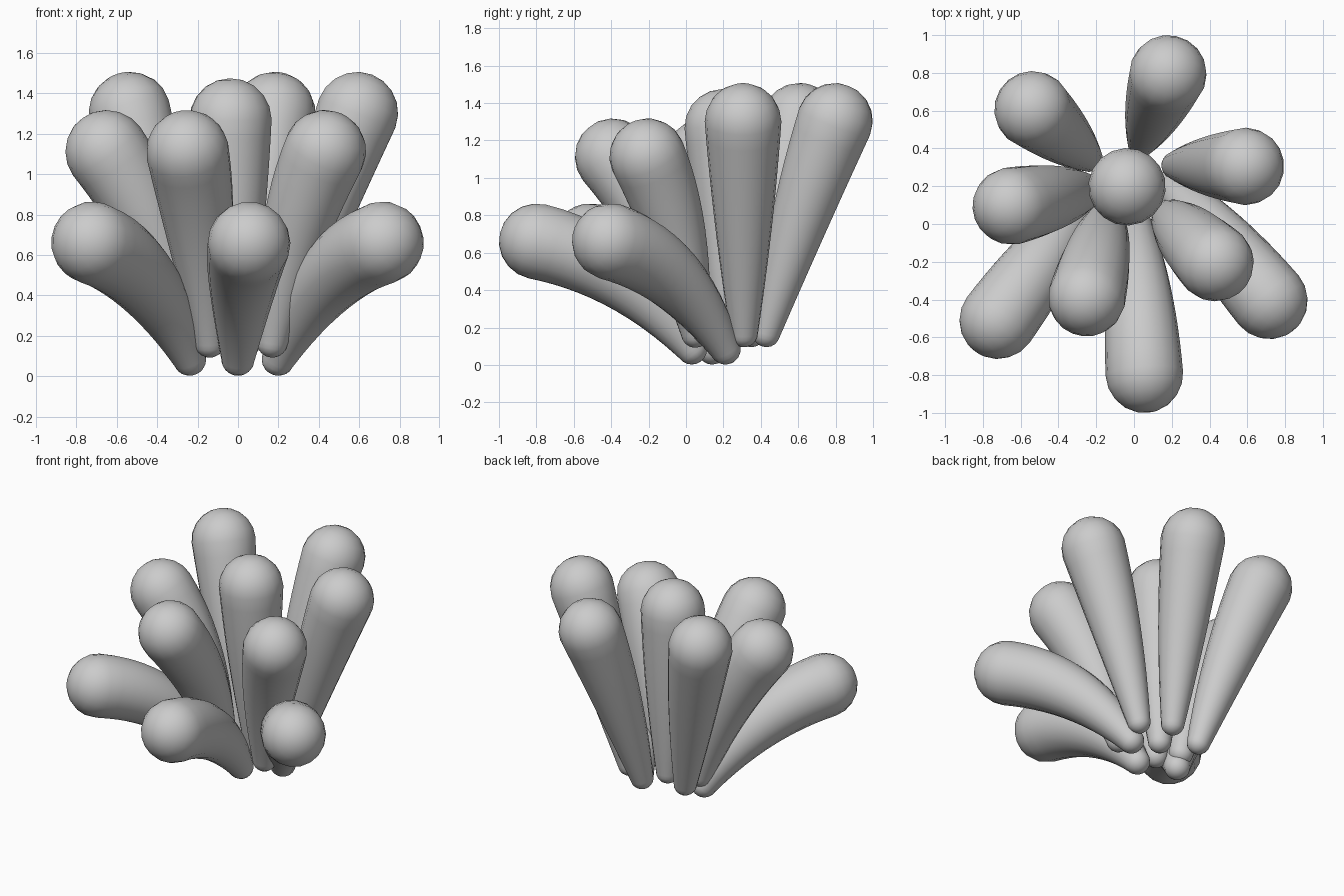
import bpy, bmesh, math
from mathutils import Vector

if "Cube" in bpy.data.objects:
    bpy.data.objects.remove(bpy.data.objects["Cube"])

SIDES = 18
CAP = 5
STEPS = 12


def petal(name, base, tip, lift, r_base, r_mid, r_tip):
    """Round-ended club swept along a gently arched path."""
    a, b = Vector(base), Vector(tip)
    ctrl = (a + b) / 2 + Vector(lift)

    def at(t):
        return a * (1 - t) ** 2 + ctrl * 2 * t * (1 - t) + b * t * t

    def tangent(t):
        return ((ctrl - a) * (1 - t) + (b - ctrl) * t).normalized()

    def radius(t):
        k = 2 * r_mid - (r_base + r_tip) / 2
        return r_base * (1 - t) ** 2 + k * 2 * t * (1 - t) + r_tip * t * t

    # stations along the body, with hemispherical ends: (centre, tangent, radius)
    stations = []
    for i in range(1, CAP):
        ang = math.pi / 2 * i / CAP
        stations.append((at(0) - tangent(0) * r_base * math.cos(ang),
                         tangent(0), r_base * math.sin(ang)))
    for i in range(STEPS + 1):
        t = i / STEPS
        stations.append((at(t), tangent(t), radius(t)))
    for i in range(1, CAP):
        ang = math.pi / 2 * i / CAP
        stations.append((at(1) + tangent(1) * r_tip * math.sin(ang),
                         tangent(1), r_tip * math.cos(ang)))

    bm = bmesh.new()
    flat = Vector((b.x - a.x, b.y - a.y, 0))
    side = Vector((-flat.y, flat.x, 0)).normalized()
    rings = []
    for c, d, r in stations:
        u = (side - d * side.dot(d)).normalized()
        v = d.cross(u)
        rings.append([bm.verts.new(c + r * (u * math.cos(2 * math.pi * j / SIDES)
                                            + v * math.sin(2 * math.pi * j / SIDES)))
                      for j in range(SIDES)])
    for lo, hi in zip(rings, rings[1:]):
        for j in range(SIDES):
            k = (j + 1) % SIDES
            bm.faces.new((lo[j], lo[k], hi[k], hi[j]))
    for ring, pole in ((rings[0], a - tangent(0) * r_base),
                       (rings[-1], b + tangent(1) * r_tip)):
        p = bm.verts.new(pole)
        for j in range(SIDES):
            bm.faces.new((ring[j], ring[(j + 1) % SIDES], p))
    bmesh.ops.recalc_face_normals(bm, faces=bm.faces)
    for f in bm.faces:
        f.smooth = True
    me = bpy.data.meshes.new(name)
    bm.to_mesh(me)
    bm.free()
    bpy.context.collection.objects.link(bpy.data.objects.new(name, me))


# Low outer petals, strongly arched: base xy, tip xy
for n, (p, q) in {
    "low_petal_left": ((-0.24, 0.14), (-0.72, -0.51)),
    "low_petal_front": ((0.0, 0.03), (0.055, -0.795)),
    "low_petal_right": ((0.20, 0.21), (0.715, -0.405)),
}.items():
    out = (Vector(q) - Vector(p)) * -0.09
    petal(n, (*p, 0.085), (*q, 0.66), (out.x, out.y, 0.18), 0.083, 0.17, 0.205)

# Middle petals, slightly arched
for n, (p, q) in {
    "mid_petal_left": ((-0.24, 0.18), (-0.65, 0.095)),
    "mid_petal_front": ((-0.14, 0.05), (-0.25, -0.39)),
    "mid_petal_right": ((0.17, 0.05), (0.43, -0.205)),
}.items():
    out = (Vector(q) - Vector(p)) * -0.16
    petal(n, (*p, 0.17), (*q, 1.113), (out.x, out.y, 0.1), 0.078, 0.165, 0.205)

# Tall back petals, nearly straight
for n, (p, q) in {
    "tall_petal_left": ((-0.24, 0.35), (-0.535, 0.605)),
    "tall_petal_back": ((0.04, 0.43), (0.18, 0.795)),
    "tall_petal_right": ((0.22, 0.31), (0.59, 0.305)),
}.items():
    out = (Vector(q) - Vector(p)) * -0.06
    petal(n, (*p, 0.17), (*q, 1.302), (out.x, out.y, 0.03), 0.075, 0.153, 0.205)

# Upright centre petal
petal("centre_petal", (-0.02, 0.23, 0.15), (-0.037, 0.197, 1.27), (0, 0, 0),
      0.075, 0.155, 0.205)
